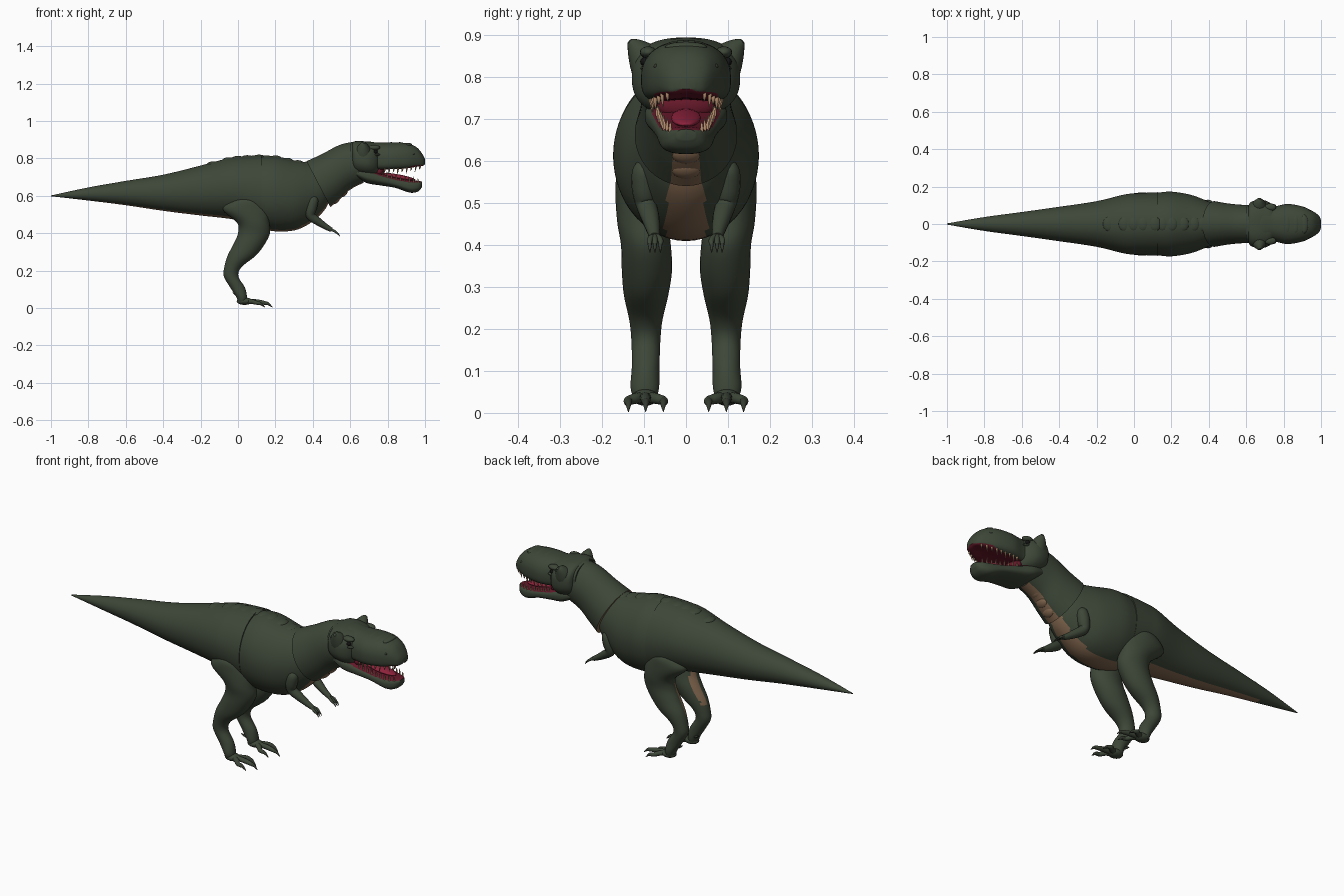
import bpy, bmesh, math
from mathutils import Vector

if "Cube" in bpy.data.objects:
    bpy.data.objects.remove(bpy.data.objects["Cube"])


def material(name, r, g, b):
    m = bpy.data.materials.new(name)
    m.use_nodes = True
    m.diffuse_color = (r, g, b, 1)
    node = next(n for n in m.node_tree.nodes if n.type == 'BSDF_PRINCIPLED')
    node.inputs["Base Color"].default_value = (r, g, b, 1)
    node.inputs["Roughness"].default_value = 0.8
    return m


SKIN = material("dark green skin", .047, .062, .039)
BELLY = material("brown belly", .22, .132, .076)
LINING = material("dark red mouth", .13, .009, .022)
TONGUE = material("crimson tongue", .27, .016, .045)
TOOTH = material("ivory tooth", .46, .27, .16)
CLAW = material("dark claw", .036, .044, .03)
BLACK = material("black eye", .006, .006, .006)


def smooth_path(rows, steps=5):
    """Catmull-Rom through rows of any width."""
    out = []
    for i in range(len(rows) - 1):
        a, b, c, d = (rows[min(max(i + k, 0), len(rows) - 1)] for k in (-1, 0, 1, 2))
        for s in range(steps):
            t = s / steps
            out.append([q + .5 * t * (r - p + t * (2*p - 5*q + 4*r - s_ + t * (3*(q - r) + s_ - p)))
                        for p, q, r, s_ in zip(a, b, c, d)])
    return out + [list(rows[-1])]


def finish(name, bm, mats, rule=None):
    bmesh.ops.recalc_face_normals(bm, faces=bm.faces)
    bm.normal_update()
    for f in bm.faces:
        f.smooth = True
        if rule and rule(f.calc_center_median(), f.normal):
            f.material_index = 1
    me = bpy.data.meshes.new(name)
    bm.to_mesh(me)
    bm.free()
    me.set_sharp_from_angle(angle=math.radians(45))
    for m in mats:
        me.materials.append(m)
    ob = bpy.data.objects.new(name, me)
    bpy.context.scene.collection.objects.link(ob)
    return ob


def skin(name, rings, mats=(SKIN,), rule=None):
    """Join rings of points into a closed surface."""
    bm = bmesh.new()
    vs = [[bm.verts.new(p) for p in ring] for ring in rings]
    n = len(vs[0])
    for a, b in zip(vs, vs[1:]):
        for i in range(n):
            j = (i + 1) % n
            bm.faces.new((a[i], a[j], b[j], b[i]))
    bm.faces.new(vs[0])
    bm.faces.new(vs[-1])
    return finish(name, bm, mats, rule)


def circle(n, power=1):
    for i in range(n):
        a = math.tau * (i + .5) / n
        c, s = math.cos(a), math.sin(a)
        yield math.copysign(abs(c) ** power, c), math.copysign(abs(s) ** power, s)


def body_loft(name, rows, mats=(SKIN,), rule=None, power=1, arch=0, n=72):
    """Rows: x, top, bottom, half width, lean of the section. Arch hollows the underside."""
    rings = []
    for x, top, bot, w, lean in smooth_path([(*r, 0)[:5] for r in rows]):
        h, mid = (top - bot) / 2, (top + bot) / 2
        rings.append([Vector((x - lean * h * s, w * c,
                              mid + h * s + (arch * h * (1 - c * c) if s < 0 else 0)))
                      for c, s in circle(n, power)])
    return skin(name, rings, mats, rule)


def tube(name, rows, side=1, mats=(SKIN,), n=14):
    """Rows: x, y, z, radius."""
    pts = smooth_path(rows, 4)
    rings = []
    for i, (x, y, z, r) in enumerate(pts):
        d = Vector(pts[min(i + 1, len(pts) - 1)][:3]) - Vector(pts[max(i - 1, 0)][:3])
        u = d.cross(Vector((0, 1, 0))).normalized()
        v = d.cross(u).normalized()
        ring = [Vector((x, y, z)) + r * (c * u + s * v) for c, s in circle(n)]
        rings.append([Vector((p.x, p.y * side, p.z)) for p in ring])
    return skin(name, rings, mats)


def blob(name, pos, size, mat=SKIN, tilt=0):
    bm = bmesh.new()
    bmesh.ops.create_uvsphere(bm, u_segments=16, v_segments=10, radius=1)
    ob = finish(name, bm, (mat,))
    ob.location, ob.scale, ob.rotation_euler = pos, size, (0, tilt, 0)
    return ob


# Tail, torso and neck, with a belly stripe underneath
tail = [(-1, .602, .598, .003), (-.8, .645, .575, .037), (-.6, .68, .55, .064),
        (-.4, .713, .52, .092), (-.2, .762, .495, .122), (-.05, .802, .478, .158),
        (.03, .812, .46, .165), (.125, .817, .428, .17)]
torso = [(0, .79, .49, .13), (.06, .80, .45, .155), (.125, .81, .425, .167),
         (.2, .812, .41, .173), (.3, .79, .415, .157), (.38, .775, .45, .128),
         (.46, .75, .52, .09), (.5, .7, .6, .04)]
neck = [(.43, .785, .54, .122, .52), (.5, .825, .585, .11, .4),
        (.575, .875, .633, .103, .2), (.66, .893, .67, .1, .1)]


def stripe(c, n):
    return n.z < -.15 and abs(c.y) < .052 - .08 * (c.z - .41)


body_loft("tail", tail, (SKIN, BELLY), lambda c, n: n.z < 0 and abs(n.y) < .4 and c.x > -.78)
body_loft("torso", torso, (SKIN, BELLY), stripe)
body_loft("neck", neck, (SKIN, BELLY), stripe)

# Low swellings along the spine and folds under the throat
for x, top, *_ in smooth_path(tail)[22::3] + smooth_path(torso)[12:26:3]:
    blob("spine_knob", (x, 0, top - .012), (.034, .04, .016))
for x, z in ((.525, .562), (.565, .598), (.605, .638)):
    blob("throat_fold", (x, 0, z + .016), (.026, .034, .015), BELLY, -.8)

# Skull with hollow red palate, lower jaw with red floor, tongue
skull = [(.6, .885, .72, .095), (.68, .892, .71, .108), (.745, .885, .7, .094),
         (.82, .885, .7, .107), (.9, .882, .706, .094), (.955, .86, .724, .069),
         (.988, .82, .743, .045), (1, .795, .763, .02)]
jaw = [(.63, .75, .7, .09), (.69, .745, .668, .098), (.76, .722, .656, .086),
       (.84, .698, .643, .073), (.92, .684, .617, .062), (.965, .68, .625, .045),
       (.985, .675, .65, .022)]
body_loft("skull", skull, (SKIN, LINING),
          lambda c, n: n.z < -.6 and c.x > .74 and abs(c.y) < .075, .85, .5)
body_loft("lower_jaw", jaw, (SKIN, LINING), lambda c, n: n.z > .75 and c.x > .72, .75)
blob("mouth_back", (.755, 0, .73), (.03, .07, .035), LINING)
blob("tongue", (.85, 0, .702), (.1, .036, .014), TONGUE, .17)
for x in (.82, .865, .91):
    blob("snout_knob", (x, 0, .874 - max(0, x - .9) * .35), (.022, .05, .013))

# Cheek frill
frill = [(.612, .885, .735, .1), (.625, .892, .722, .118), (.66, .893, .71, .128),
         (.7, .888, .705, .126), (.735, .882, .71, .107), (.757, .87, .73, .078)]
body_loft("cheek_frill", frill, power=.8)


def edge(rows, x):
    """Top, bottom and half width of a loft at x."""
    for a, b in zip(rows, rows[1:]):
        if a[0] <= x <= b[0]:
            t = (x - a[0]) / (b[0] - a[0])
            return [p + t * (q - p) for p, q in zip(a, b)][1:4]


# Leg sections: z, back x, front x, inner y, outer y
leg = [(.597, .02, .06, .09, .13), (.575, -.04, .12, .06, .162), (.525, -.08, .16, .05, .168),
       (.455, -.005, .168, .043, .164), (.4, 0, .171, .036, .155), (.34, -.025, .142, .033, .153),
       (.28, -.056, .095, .042, .148), (.22, -.073, .02, .056, .135), (.17, -.076, .002, .061, .13),
       (.11, -.042, .037, .063, .129), (.06, -.01, .048, .064, .132), (.028, 0, .045, .072, .122)]

for side, label in ((1, "left_"), (-1, "right_")):
    # Ear horn, brow, eye and nostril
    tube(label + "ear_horn", [(.67, .07, .8, .055), (.67, .1, .845, .04),
                              (.672, .122, .872, .022), (.675, .135, .884, .007)], side)
    blob(label + "brow", (.728, side * .09, .858), (.032, .02, .014))
    blob(label + "eye", (.735, side * .099, .836), (.012, .01, .01), BLACK)
    blob(label + "eyelid", (.738, side * .096, .82), (.022, .012, .007))
    blob(label + "nostril", (.935, side * .07, .825), (.009, .007, .006), CLAW)

    # Small teeth along both lips
    for i in range(9):
        x = .785 + i * .0235
        top, bot, w = edge(skull, x)
        lip = (top + bot) / 2 - (top - bot) * .28
        size = .016 + .01 * (i % 2)
        tube(label + "upper_tooth", [(x, w * .8, lip + .012, .005), (x, w * .79, lip - .004, .0045),
                                     (x - .004, w * .77, lip - size, .0008)], side, (TOOTH,), 8)
        x -= .01
        gum, _, w = edge(jaw, x)
        tube(label + "lower_tooth", [(x, w * .82, gum - .014, .0045), (x, w * .82, gum + .003, .0035),
                                     (x - .003, w * .8, gum + size * .8, .0008)], side, (TOOTH,), 8)

    # Leg, with a brown strip on the inner back of the shank
    rings = []
    for z, x0, x1, y0, y1 in smooth_path(leg):
        rings.append([Vector(((x0 + x1) / 2 + (x1 - x0) / 2 * c,
                              side * ((y0 + y1) / 2 + (y1 - y0) / 2 * s), z)) for c, s in circle(36)])
    skin(label + "leg", rings, (SKIN, BELLY),
         lambda c, n: -.75 < n.y * side < -.15 and n.x < -.35 and .26 < c.z < .42)

    # Foot and splayed toes with claws
    blob(label + "foot", (.035, side * .097, .037), (.042, .031, .02))
    for y, tip in ((.054, .145), (.096, .185), (.137, .145)):
        mid = (.097 + y) / 2
        tube(label + "toe", [(.025, .097, .038, .014), (tip * .5, mid, .035, .013),
                             (tip - .05, y, .029, .011), (tip - .025, y, .023, .008)], side)
        tube(label + "toe_claw", [(tip - .05, y, .029, .009), (tip - .025, y, .024, .008),
                                  (tip, y, .003, .001)], side, (CLAW,), 10)
    tube(label + "dew_claw", [(.005, .08, .07, .01), (-.012, .073, .075, .007),
                              (-.03, .068, .083, .001)], side, (CLAW,), 10)

    # Arm and fingers
    tube(label + "arm", [(.41, .09, .6, .008), (.403, .098, .58, .028), (.392, .099, .535, .03),
                         (.388, .094, .495, .025), (.425, .085, .465, .022),
                         (.47, .078, .435, .016), (.5, .075, .418, .012)], side)
    for y in (.061, .074, .086):
        tube(label + "finger", [(.488, .075, .424, .008), (.515, y, .412, .007), (.53, y, .4, .005)], side, n=10)
        tube(label + "finger_claw", [(.522, y, .406, .005), (.536, y, .395, .004),
                                     (.545, y, .382, .001)], side, (CLAW,), 8)
